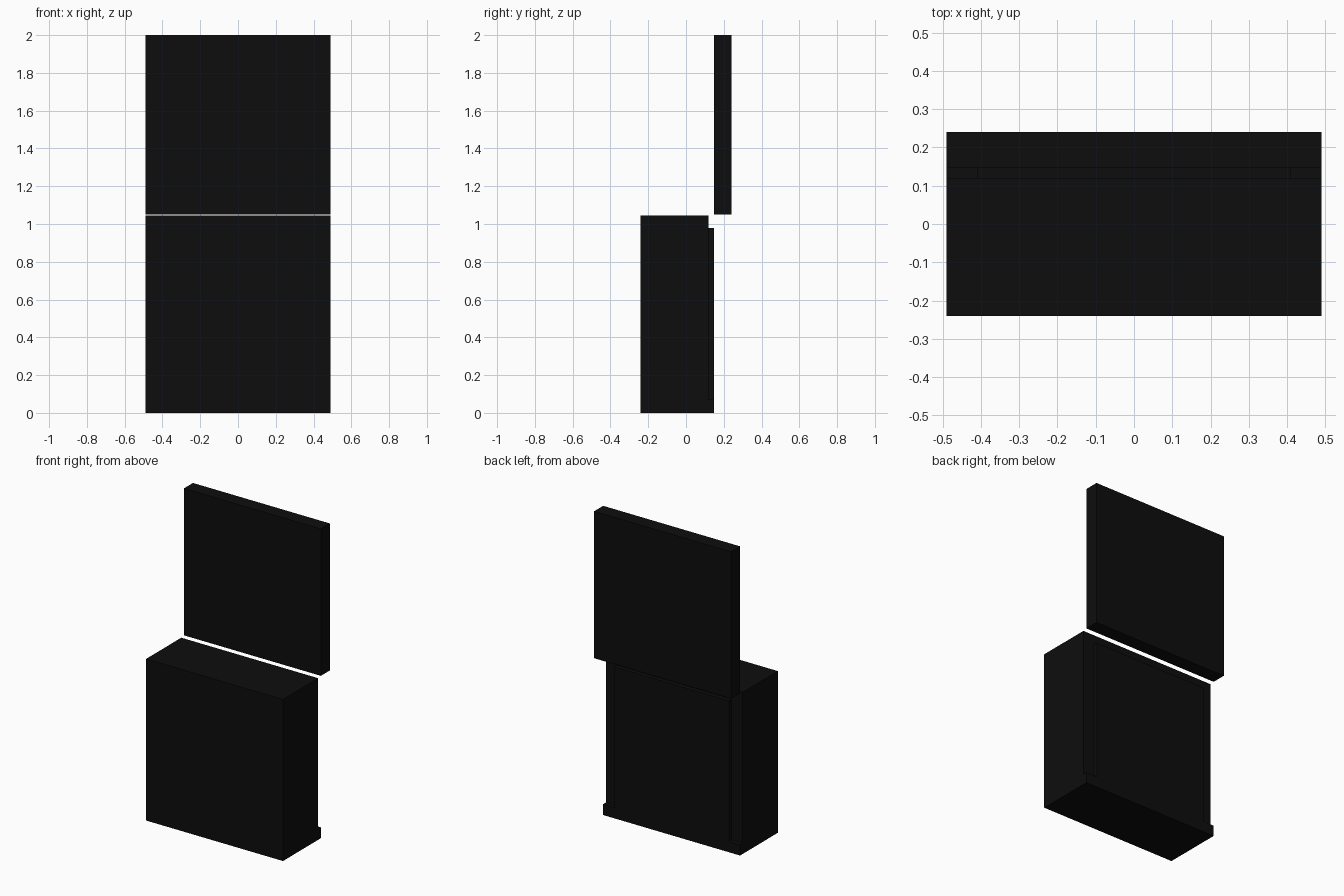
import bpy, bmesh

if "Cube" in bpy.data.objects:
    bpy.data.objects.remove(bpy.data.objects["Cube"])

black = bpy.data.materials.new("matte black")
black.diffuse_color = (0.004, 0.004, 0.004, 1)
black.use_nodes = True
black.node_tree.nodes["Principled BSDF"].inputs["Base Color"].default_value = black.diffuse_color


def finish(name, bm):
    bmesh.ops.recalc_face_normals(bm, faces=bm.faces)
    mesh = bpy.data.meshes.new(name)
    bm.to_mesh(mesh)
    bm.free()
    mesh.materials.append(black)
    obj = bpy.data.objects.new(name, mesh)
    bpy.context.collection.objects.link(obj)
    return obj


def extrude_profile(name, points, y0, y1):
    """Extrude an x/z outline from y0 to y1."""
    bm = bmesh.new()
    face = bm.faces.new([bm.verts.new((x, y0, z)) for x, z in points])
    ext = bmesh.ops.extrude_face_region(bm, geom=[face])
    moved = [v for v in ext["geom"] if isinstance(v, bmesh.types.BMVert)]
    bmesh.ops.translate(bm, verts=moved, vec=(0, y1 - y0, 0))
    return finish(name, bm)


def rect(w, z0, z1):
    return [(-w, z0), (w, z0), (w, z1), (-w, z1)]


W = 0.49          # half width
INNER = 0.41      # half width of the raised rear panel

# Main cabinet
extrude_profile("cabinet_body", rect(W, 0, 1.045), -0.24, 0.12)

# Raised rear panel standing on a full-width foot
half = [(W, 0), (W, 0.07), (INNER, 0.07), (INNER, 0.98)]
extrude_profile("rear_panel_with_foot",
                half + [(-x, z) for x, z in reversed(half)], 0.12, 0.147)

# Upright slab behind and above the cabinet
extrude_profile("upright_slab", rect(W, 1.05, 2.0), 0.147, 0.24)
